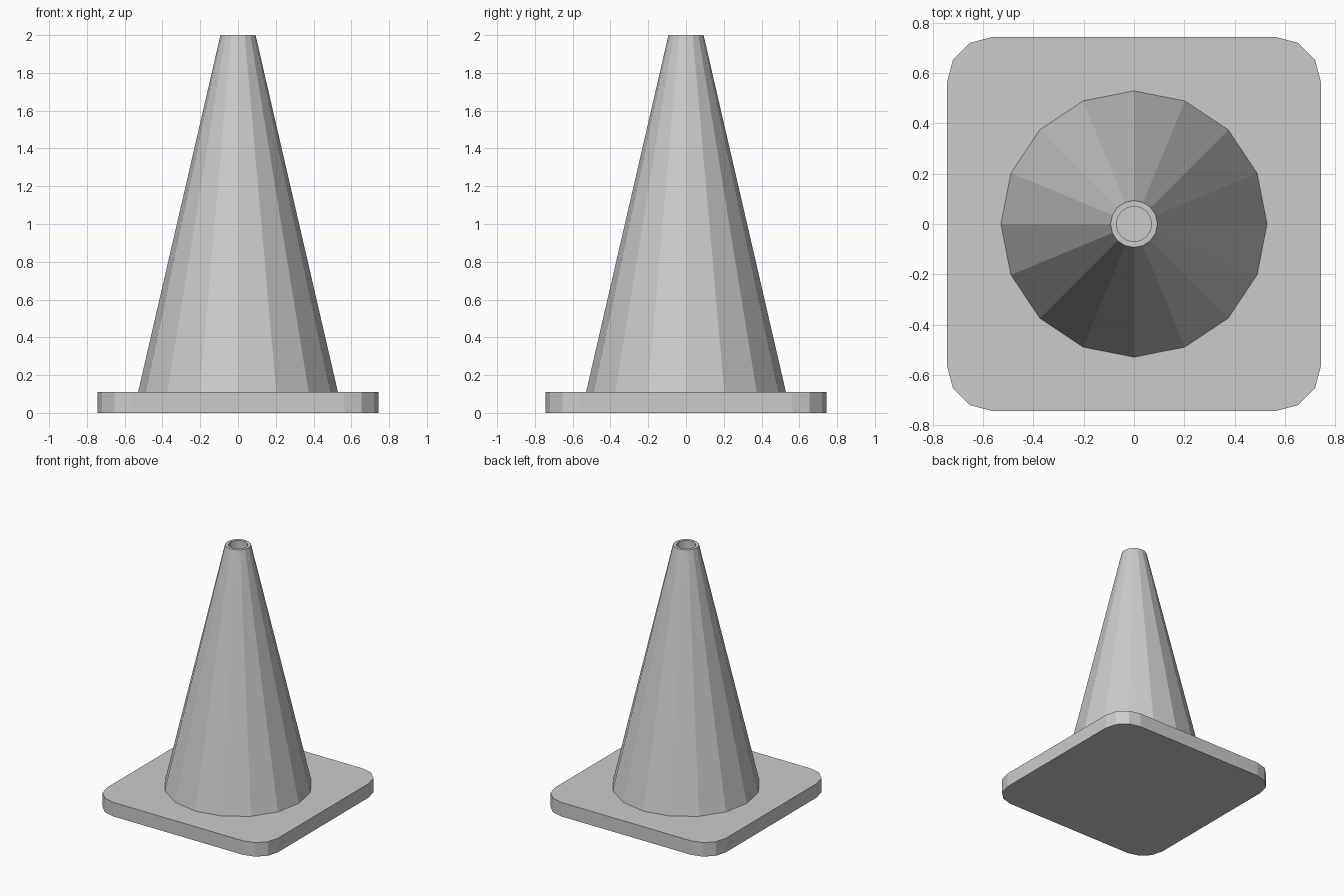
import bpy, bmesh
from math import cos, sin, pi

cube = bpy.data.objects.get("Cube")
if cube:
    bpy.data.objects.remove(cube, do_unlink=True)

# Plain grey used on every part
grey = bpy.data.materials.new("plain_grey")
grey.use_nodes = True
colour = (0.6, 0.6, 0.6, 1)
grey.diffuse_color = colour
grey.node_tree.nodes["Principled BSDF"].inputs["Base Color"].default_value = colour


def add_object(name, bm):
    bmesh.ops.recalc_face_normals(bm, faces=bm.faces)
    mesh = bpy.data.meshes.new(name)
    bm.to_mesh(mesh)
    bm.free()
    mesh.materials.append(grey)
    obj = bpy.data.objects.new(name, mesh)
    bpy.context.collection.objects.link(obj)
    return obj


HALF, THICK = 0.743, 0.11
SIDES = 16

# Square base plate with rounded upright corners
bm = bmesh.new()
bmesh.ops.create_cube(bm, size=1)
for v in bm.verts:
    v.co = (v.co.x * 2 * HALF, v.co.y * 2 * HALF, (v.co.z + 0.5) * THICK)
upright = [e for e in bm.edges if abs(e.verts[0].co.z - e.verts[1].co.z) > 0.01]
bmesh.ops.bevel(bm, geom=upright, offset=0.18, segments=3, profile=0.5,
                affect='EDGES')
add_object("base_plate", bm)

# Tapered faceted body with a rim and a recessed hole at the tip
profile = [(0.529, THICK), (0.093, 2.0), (0.07, 2.0), (0.07, 1.8)]
bm = bmesh.new()
rings = [[bm.verts.new((r * cos(2 * pi * i / SIDES), r * sin(2 * pi * i / SIDES), z))
          for i in range(SIDES)] for r, z in profile]
for low, high in zip(rings, rings[1:]):
    for i in range(SIDES):
        j = (i + 1) % SIDES
        bm.faces.new((low[i], low[j], high[j], high[i]))
bm.faces.new(rings[-1])
bm.faces.new(rings[0][::-1])
add_object("cone_body", bm)
